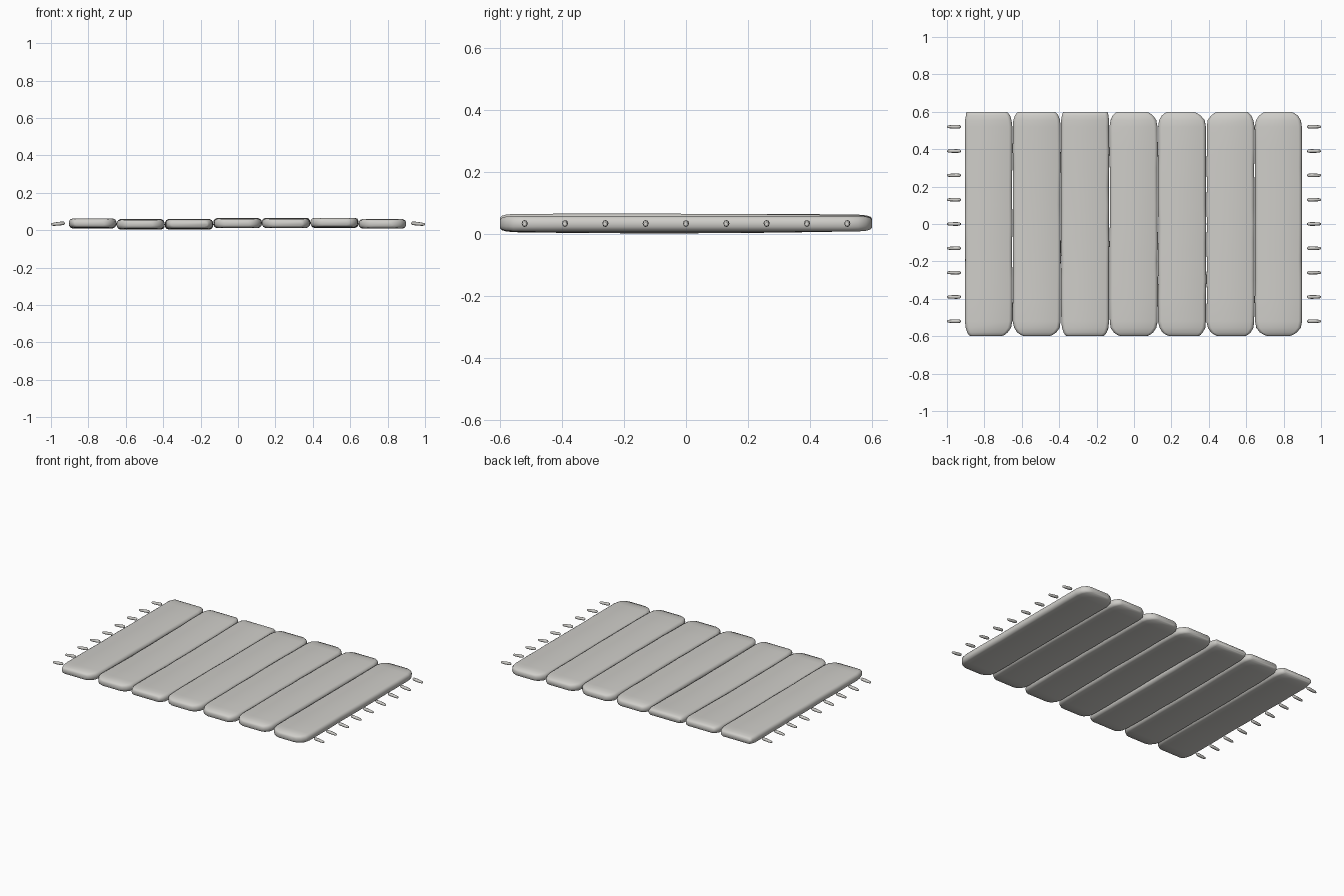
import bpy, bmesh, math, random
from mathutils import Matrix

random.seed(4)
if "Cube" in bpy.data.objects:
    bpy.data.objects.remove(bpy.data.objects["Cube"])

# Single pale stone-wood colour
pale = bpy.data.materials.new("pale_wood")
pale.use_nodes = True
colour = (0.62, 0.61, 0.58, 1)
pale.diffuse_color = colour
pale.node_tree.nodes["Principled BSDF"].inputs["Base Color"].default_value = colour


def finish(bm, name, angle):
    bmesh.ops.recalc_face_normals(bm, faces=bm.faces)
    mesh = bpy.data.meshes.new(name)
    bm.to_mesh(mesh)
    bm.free()
    mesh.materials.append(pale)
    obj = bpy.data.objects.new(name, mesh)
    bpy.context.scene.collection.objects.link(obj)
    bpy.ops.object.select_all(action="DESELECT")
    bpy.context.view_layer.objects.active = obj
    obj.select_set(True)
    bpy.ops.object.shade_smooth_by_angle(angle=math.radians(angle))


def loft(bm, rings):
    loops = [[bm.verts.new(p) for p in ring] for ring in rings]
    for a, b in zip(loops, loops[1:]):
        for i in range(len(a)):
            j = (i + 1) % len(a)
            bm.faces.new((a[i], a[j], b[j], b[i]))
    bm.faces.new(loops[0])
    bm.faces.new(loops[-1])


def section(left, right, y, z, h):
    """Cross-section with rounded sides; one side is mirrored from the other."""
    shape = [(0.018, -1), (0.007, -0.8), (0.001, -0.4), (0, 0),
             (0.001, 0.4), (0.007, 0.8), (0.018, 1)]
    ring = [(left + d, y, z + s * h) for d, s in shape]
    ring += [(right - d, y, z + s * h) for d, s in reversed(shape)]
    return ring


def plank(name, x0, x1, corners, z, bow, tilt):
    """Worn board; corners are the cuts at front left, front right, back left, back right."""
    ends = [(0.6, 1, 0.5), (0.594, 0.72, 0.76), (0.58, 0.4, 0.92),
            (0.555, 0.1, 1), (0.52, 0, 1)]
    stations = [(-y, c, h, 0) for y, c, h in ends]
    stations += [(-0.4 + 0.1 * i, 0, 1, 0) for i in range(9)]
    stations += [(y, c, h, 2) for y, c, h in reversed(ends)]
    rings = []
    for y, cut, h, k in stations:
        worn = [random.uniform(0, 0.003) for side in range(2)]
        zc = z + bow * (1 - (y / 0.6) ** 2) + tilt * y
        rings.append(section(x0 + cut * corners[k] + worn[0],
                             x1 - cut * corners[k + 1] - worn[1],
                             y, zc, 0.025 * h))
    bm = bmesh.new()
    loft(bm, rings)
    finish(bm, name, 50)


# Seven planks side by side
edges = [-0.905, -0.649, -0.391, -0.132, 0.128, 0.387, 0.645, 0.9]
wear = [(0.03, 0.06, 0.01, 0.03), (0.06, 0.06, 0.03, 0.03),
        (0.03, 0.03, 0.01, 0.01), (0.06, 0.06, 0.04, 0.06),
        (0.06, 0.04, 0.05, 0.07), (0.06, 0.05, 0.06, 0.04),
        (0.07, 0.07, 0.06, 0.06)]
heights = [0.036, 0.034, 0.034, 0.036, 0.037, 0.038, 0.034]
bows = [0, -0.006, -0.005, 0.003, 0.004, 0.003, 0]
for i in range(7):
    plank(f"plank_{i + 1}", edges[i], edges[i + 1], wear[i], heights[i],
          bows[i], random.uniform(-0.004, 0.004))

# Row of small slanted pegs beyond each outer plank
for side, label in ((1, "left"), (-1, "right")):
    for i in range(9):
        rings = []
        for x, r in ((-0.037, 0.004), (-0.032, 0.0085), (-0.015, 0.01),
                     (0.015, 0.009), (0.032, 0.007), (0.037, 0.003)):
            rings.append([(x, r * math.cos(a * math.pi / 4),
                           r * math.sin(a * math.pi / 4)) for a in range(8)])
        bm = bmesh.new()
        loft(bm, rings)
        bm.transform(Matrix.Translation((side * 0.963, (i - 4) * 0.13, 0.034))
                     @ Matrix.Rotation(0 if side > 0 else math.pi, 4, "Z")
                     @ Matrix.Rotation(math.radians(6), 4, "Y"))
        finish(bm, f"{label}_peg_{i + 1}", 60)
